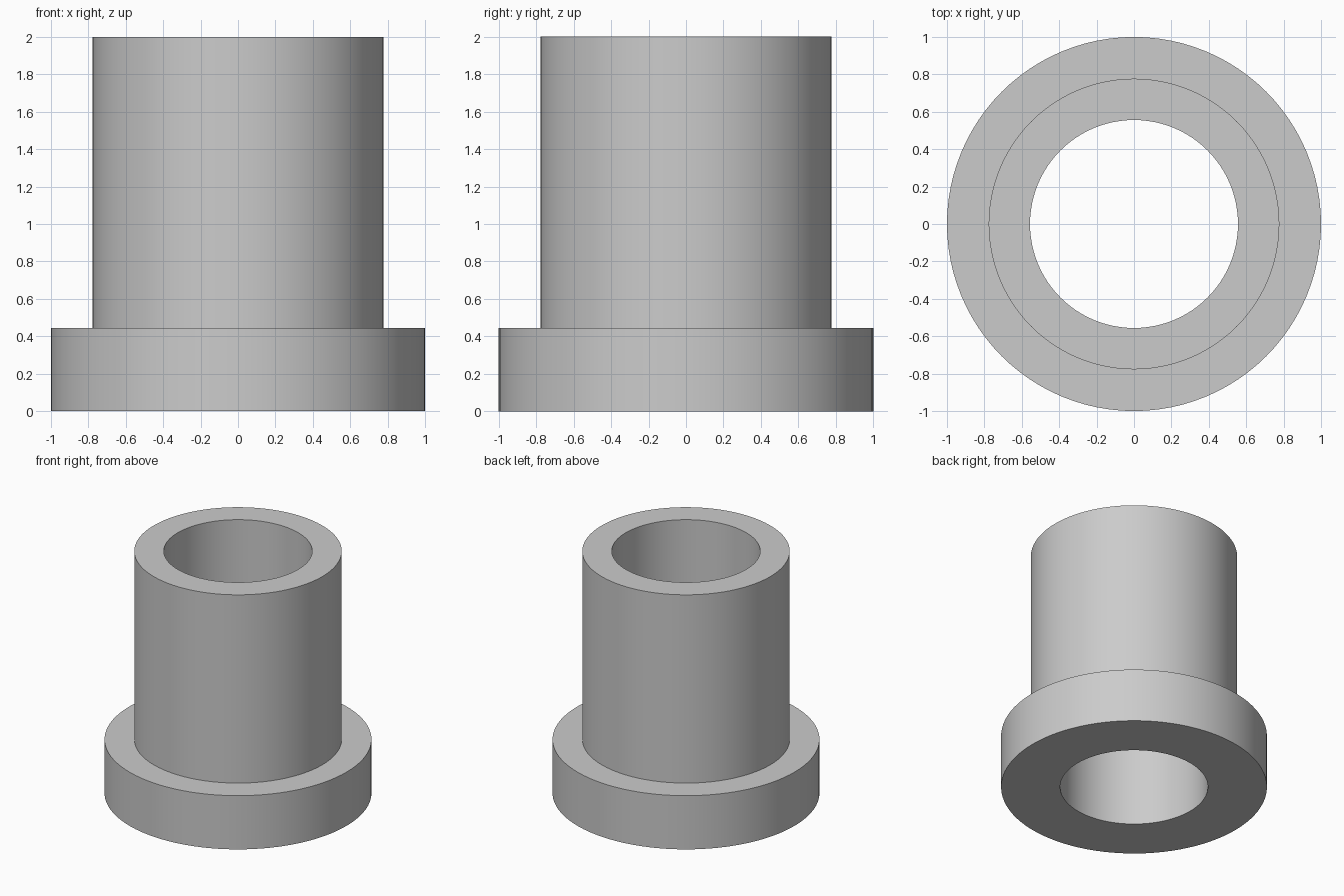
import bpy
import bmesh
from math import cos, sin, tau, radians

cube = bpy.data.objects.get("Cube")
if cube:
    bpy.data.objects.remove(cube, do_unlink=True)

SEGMENTS = 96
BORE, BARREL, FLANGE = 0.556, 0.777, 1.0
FLANGE_TOP, TOP = 0.444, 2.0

# Plain grey metal
grey = bpy.data.materials.new("grey_metal")
grey.use_nodes = True
colour = (0.6, 0.6, 0.6, 1)
grey.diffuse_color = colour
grey.node_tree.nodes["Principled BSDF"].inputs["Base Color"].default_value = colour


def lathe(name, profile, material):
    """Revolve a closed (radius, height) profile around z."""
    bm = bmesh.new()
    rings = []
    for i in range(SEGMENTS):
        a = tau * i / SEGMENTS
        rings.append([bm.verts.new((r * cos(a), r * sin(a), z)) for r, z in profile])
    for i, ring in enumerate(rings):
        following = rings[(i + 1) % SEGMENTS]
        for j in range(len(profile)):
            k = (j + 1) % len(profile)
            bm.faces.new((ring[j], following[j], following[k], ring[k]))
    bmesh.ops.recalc_face_normals(bm, faces=bm.faces)
    mesh = bpy.data.meshes.new(name)
    bm.to_mesh(mesh)
    bm.free()
    mesh.materials.append(material)
    obj = bpy.data.objects.new(name, mesh)
    bpy.context.collection.objects.link(obj)
    bpy.ops.object.select_all(action="DESELECT")
    obj.select_set(True)
    bpy.context.view_layer.objects.active = obj
    bpy.ops.object.shade_smooth_by_angle(angle=radians(30))
    return obj


# Flanged sleeve with an open bore running right through
lathe("flanged_bushing", [
    (BORE, 0), (FLANGE, 0), (FLANGE, FLANGE_TOP),
    (BARREL, FLANGE_TOP), (BARREL, TOP), (BORE, TOP),
], grey)
